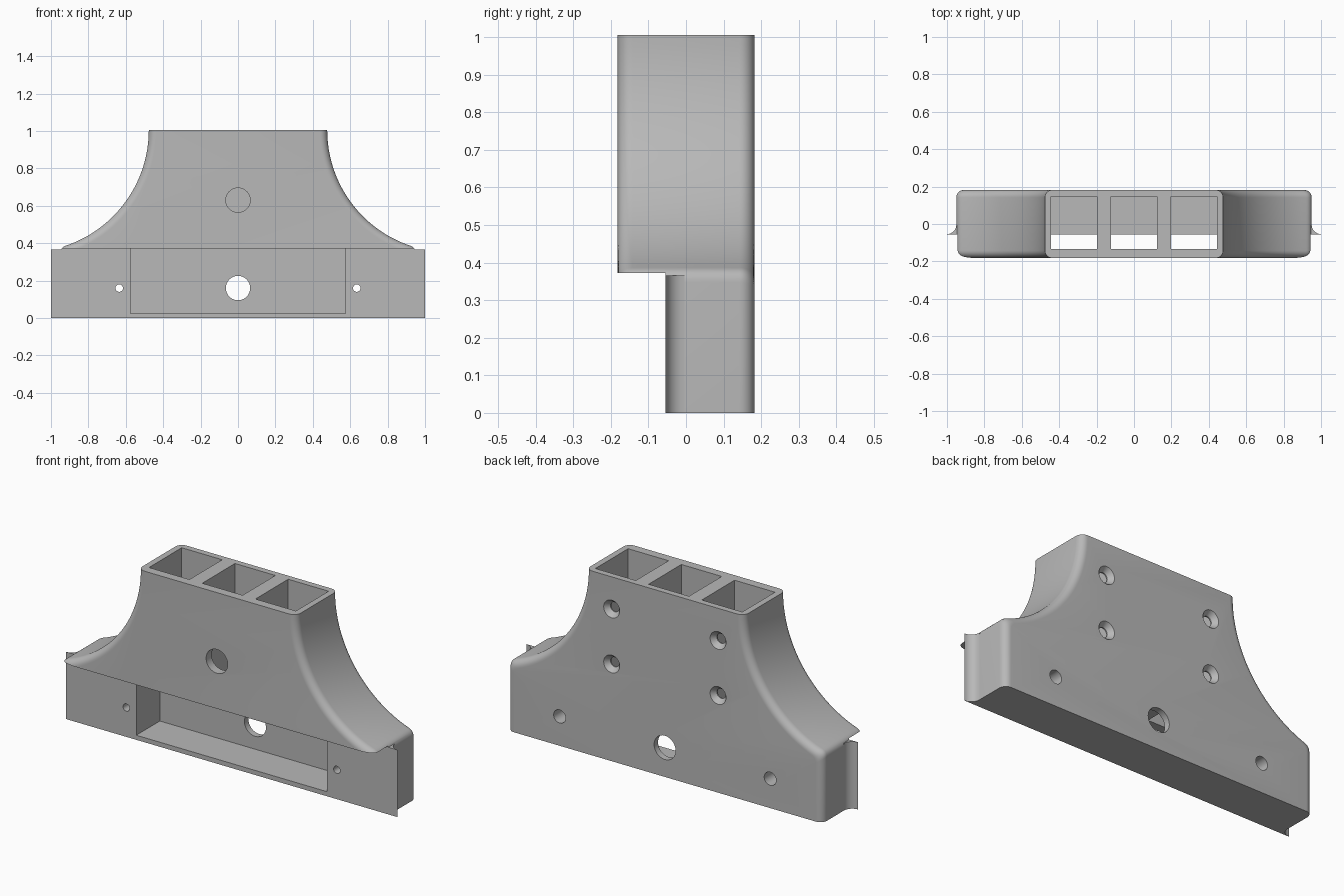
import bpy, math
from mathutils import Vector

if "Cube" in bpy.data.objects:
    bpy.data.objects.remove(bpy.data.objects["Cube"], do_unlink=True)

grey = bpy.data.materials.new("light_grey")
grey.use_nodes = True
COLOUR = (0.48, 0.48, 0.48, 1)
grey.diffuse_color = COLOUR
grey.node_tree.nodes["Principled BSDF"].inputs["Base Color"].default_value = COLOUR

TOP, STEP, FRONT, BACK = 1.005, 0.372, -0.055, 0.182
SIDE, ARC_X, ARC_R, EDGE = 0.95, 1.13, 0.653, 0.04


def loft(name, rings):
    """Closed solid through equal-sized rings of points."""
    n = len(rings[0])
    verts = [p for ring in rings for p in ring]
    faces = [(k * n + i, k * n + (i + 1) % n, (k + 1) * n + (i + 1) % n, (k + 1) * n + i)
             for k in range(len(rings) - 1) for i in range(n)]
    faces += [tuple(range(n))[::-1], tuple(range(len(verts) - n, len(verts)))]
    mesh = bpy.data.meshes.new(name)
    mesh.from_pydata(verts, [], faces)
    obj = bpy.data.objects.new(name, mesh)
    bpy.context.collection.objects.link(obj)
    mesh.materials.append(grey)
    bpy.ops.object.select_all(action='DESELECT')
    obj.select_set(True)
    bpy.context.view_layer.objects.active = obj
    bpy.ops.object.mode_set(mode='EDIT')
    bpy.ops.mesh.select_all(action='SELECT')
    bpy.ops.mesh.normals_make_consistent(inside=False)
    bpy.ops.object.mode_set(mode='OBJECT')
    return obj


def box(x0, x1, y0, y1, z0, z1):
    return loft("cutter", [[(x0, y0, z), (x1, y0, z), (x1, y1, z), (x0, y1, z)] for z in (z0, z1)])


def bore(x, z, sections, n=48):
    """Round hole along y, given (y, radius) sections."""
    return loft("cutter", [[(x + r * math.cos(2 * math.pi * i / n), y,
                             z + r * math.sin(2 * math.pi * i / n)) for i in range(n)]
                           for y, r in sections])


def cut(body, cutter):
    mod = body.modifiers.new("cut", 'BOOLEAN')
    mod.operation, mod.solver, mod.object = 'DIFFERENCE', 'EXACT', cutter
    bpy.context.view_layer.objects.active = body
    bpy.ops.object.modifier_apply(modifier=mod.name)
    bpy.data.objects.remove(cutter, do_unlink=True)


def smooth(obj):
    bpy.ops.object.select_all(action='DESELECT')
    obj.select_set(True)
    bpy.context.view_layer.objects.active = obj
    bpy.ops.object.shade_smooth_by_angle(angle=math.radians(30))


def outline(inset, y):
    """Symmetric front outline with concave shoulders, shrunk by inset."""
    r, x = ARC_R + inset, SIDE - inset

    def arc_z(px):
        return TOP - math.sqrt(max(r * r - (ARC_X - px) ** 2, 0))
    tip, a, b = (Vector(p) for p in ((x, arc_z(x)), (x, arc_z(x) - 0.03), (x - 0.03, arc_z(x - 0.03))))
    half = [(x, 0)]
    for i in range(7):
        t = i / 6
        half.append(tuple(a * (1 - t) ** 2 + tip * 2 * t * (1 - t) + b * t * t))
    start = math.acos((ARC_X - b.x) / r)
    for i in range(1, 33):
        ang = start * (1 - i / 32)
        half.append((ARC_X - r * math.cos(ang), TOP - r * math.sin(ang)))
    return [(px, y, z) for px, z in half] + [(-px, y, z) for px, z in reversed(half)]


# Body with rounded front and back outline edges
steps = [math.pi / 2 * i / 8 for i in range(9)]
edge = [(EDGE * (1 - math.sin(t)), BACK - EDGE * (1 - math.cos(t))) for t in steps]
rings = [outline(d, -y) for d, y in edge] + [outline(d, y) for d, y in reversed(edge)]
body = loft("duct_body", rings)

# Step under the front overhang, then the wide pocket
cut(body, box(-1.2, 1.2, -0.4, FRONT, -0.1, STEP))
cut(body, box(-0.575, 0.575, -0.2, 0.148, 0.025, STEP))

# Three vertical channels
for cx in (-0.321, 0, 0.321):
    cut(body, box(cx - 0.122, cx + 0.122, -0.134, 0.148, 0.3, 1.1))

# Front opening and cable opening
cut(body, bore(0, 0.63, [(-0.3, 0.065), (-0.1, 0.065)]))
cut(body, bore(0, 0.16, [(0.1, 0.065), (0.3, 0.065)]))

# Stepped mounting holes and countersunk screw holes
for s in (-1, 1):
    cut(body, bore(s * 0.635, 0.16, [(-0.2, 0.02), (0.06, 0.02), (0.06, 0.036), (0.3, 0.036)]))
    for z in (0.53, 0.83):
        cut(body, bore(s * 0.321, z, [(0.1, 0.026), (0.155, 0.026), (BACK, 0.048), (0.3, 0.048)]))
smooth(body)

# Thin concave lips flaring out at the front side edges
for s, side in ((1, "left"), (-1, "right")):
    plan = [(0.93, FRONT)] + [(1 - 0.05 * math.sin(t), FRONT + 0.05 * (1 - math.cos(t)) + 0.001)
                              for t in steps] + [(0.93, FRONT + 0.05)]
    plan.insert(1, (1, FRONT))
    lip = loft(side + "_flared_lip", [[(s * x, y, z) for x, y in plan] for z in (0, 0.366)])
    smooth(lip)
